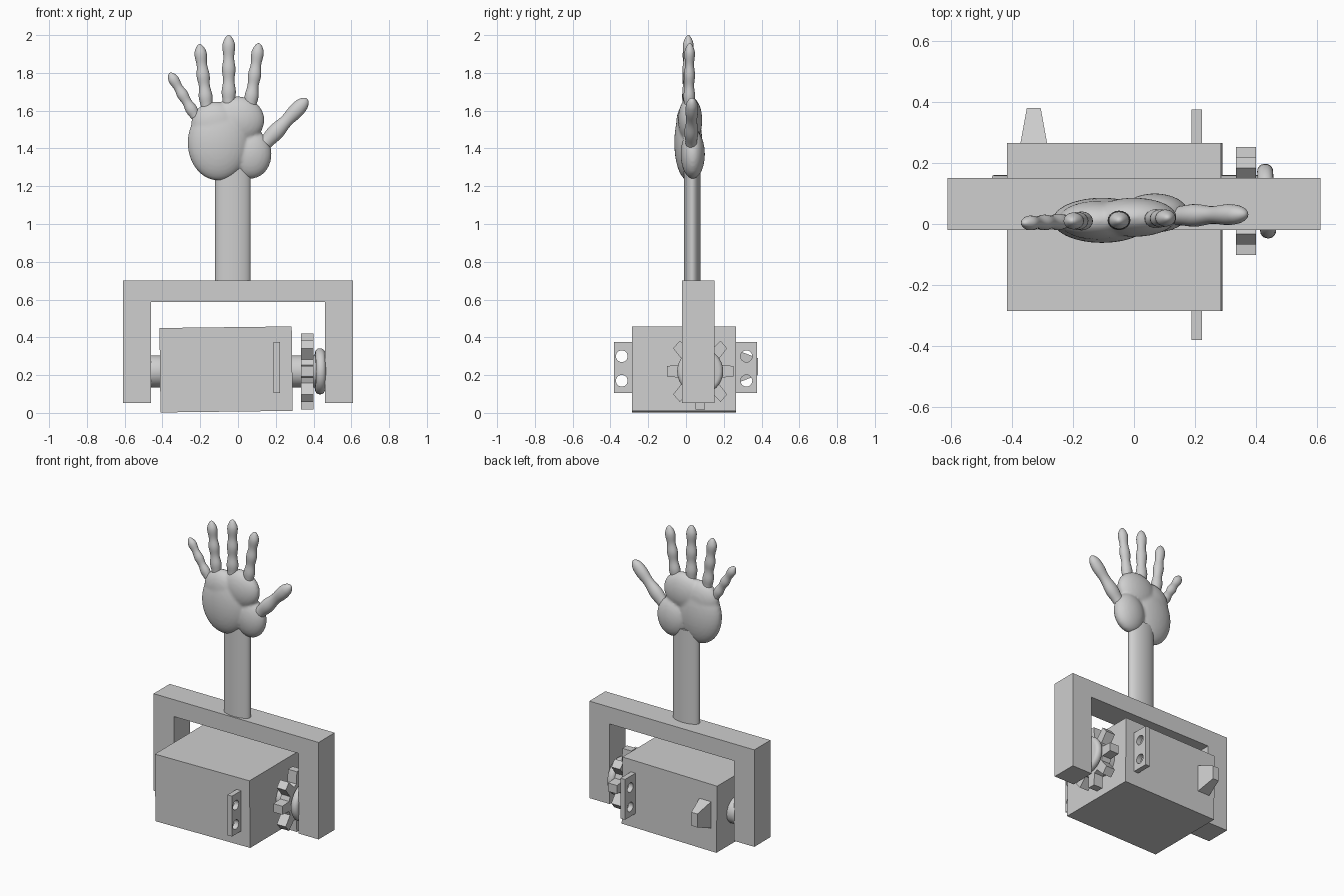
import bpy, bmesh
from math import pi, sin, cos, sqrt
from mathutils import Matrix, Vector

old = bpy.data.objects.get("Cube")
if old:
    bpy.data.objects.remove(old, do_unlink=True)

grey = bpy.data.materials.new("plain grey")
grey.use_nodes = True
GREY = (0.62, 0.62, 0.62, 1)
grey.diffuse_color = GREY
grey.node_tree.nodes["Principled BSDF"].inputs["Base Color"].default_value = GREY

# Plane whose local x, y, z run along world y, z, x
SIDEWAYS = Matrix(((0, 0, 1), (1, 0, 0), (0, 1, 0))).to_4x4()
UPRIGHT = Matrix.Rotation(pi / 2, 4, 'X')


def add(name, mesh, matrix=Matrix()):
    mesh.materials.clear()
    mesh.materials.append(grey)
    obj = bpy.data.objects.new(name, mesh)
    obj.matrix_world = matrix
    bpy.context.collection.objects.link(obj)
    return obj


def from_bmesh(name, bm, matrix=Matrix(), smooth=False):
    bmesh.ops.recalc_face_normals(bm, faces=bm.faces)
    mesh = bpy.data.meshes.new(name)
    bm.to_mesh(mesh)
    bm.free()
    obj = add(name, mesh, matrix)
    if smooth:
        bpy.ops.object.select_all(action='DESELECT')
        obj.select_set(True)
        bpy.context.view_layer.objects.active = obj
        bpy.ops.object.shade_smooth_by_angle(angle=0.7)
    return obj


def plate(name, outlines, depth, matrix):
    """Flat extruded shape; outlines after the first are holes."""
    curve = bpy.data.curves.new(name, 'CURVE')
    curve.dimensions = '2D'
    curve.fill_mode = 'BOTH'
    curve.extrude = depth / 2
    for points in outlines:
        spline = curve.splines.new('POLY')
        spline.points.add(len(points) - 1)
        for p, (x, y) in zip(spline.points, points):
            p.co = (x, y, 0, 1)
        spline.use_cyclic_u = True
    temp = bpy.data.objects.new(name + "_outline", curve)
    bpy.context.collection.objects.link(temp)
    graph = bpy.context.evaluated_depsgraph_get()
    mesh = bpy.data.meshes.new_from_object(temp.evaluated_get(graph))
    bpy.data.objects.remove(temp, do_unlink=True)
    mesh.shade_flat()
    return add(name, mesh, matrix)


def circle(cx, cy, r, n=24):
    return [(cx + r * cos(2 * pi * i / n), cy + r * sin(2 * pi * i / n)) for i in range(n)]


def axle(name, x0, x1, r, centre, bevel=0.0):
    bm = bmesh.new()
    bmesh.ops.create_cone(bm, cap_ends=True, segments=32, radius1=r, radius2=r, depth=x1 - x0)
    if bevel:
        rims = [e for e in bm.edges if abs(e.verts[0].co.z - e.verts[1].co.z) < 1e-5]
        bmesh.ops.bevel(bm, geom=rims, offset=bevel, segments=5, profile=0.5, affect='EDGES')
    place = Matrix.Translation(((x0 + x1) / 2, *centre))
    return from_bmesh(name, bm, place @ SIDEWAYS, smooth=True)


def finger(name, base, tip, radius, bones):
    """Tapered round digit with a soft bulge for each bone."""
    base, tip = Vector(base), Vector(tip)
    along = (tip - base).normalized()
    across = along.cross(Vector((0, 1, 0))).normalized()
    depth = across.cross(along)
    bm = bmesh.new()
    rings, steps, sides = [], 36, 20
    for i in range(steps + 1):
        t = sin(i / steps * pi / 2)
        r = radius * (1 - 0.15 * t) * (1 - 0.1 * cos(2 * pi * bones * t))
        if t > 0.85:
            r *= sqrt(max(0.0004, 1 - ((t - 0.85) / 0.15) ** 2))
        rings.append([bm.verts.new(base.lerp(tip, t) + across * x + depth * y * 0.85)
                      for x, y in circle(0, 0, r, sides)])
    for a, b in zip(rings, rings[1:]):
        for j in range(sides):
            k = (j + 1) % sides
            bm.faces.new((a[j], a[k], b[k], b[j]))
    bm.faces.new(rings[0])
    bm.faces.new(rings[-1])
    return from_bmesh(name, bm, smooth=True)


# Motor housing, very slightly tilted
bm = bmesh.new()
bmesh.ops.create_cube(bm, size=1, matrix=Matrix.Diagonal((0.70, 0.55, 0.447, 1)))
from_bmesh("motor_housing", bm,
           Matrix.Translation((-0.063, -0.01, 0.23)) @ Matrix.Rotation(-0.012, 4, 'Y'))

# Mounting tabs with two screw holes each
for name, y0, y1, hole in (("front_tab", -0.38, -0.27, -0.34), ("back_tab", 0.25, 0.375, 0.32)):
    border = [(y0, 0.105), (y1, 0.105), (y1, 0.375), (y0, 0.375)]
    plate(name, [border, circle(hole, 0.17, 0.031), circle(hole, 0.30, 0.031)], 0.034,
          Matrix.Translation((0.205, 0, 0)) @ SIDEWAYS)

# Tapered cable socket on the back
bm = bmesh.new()
bmesh.ops.create_cube(bm, size=1)
for v in bm.verts:
    outer = v.co.y > 0
    v.co = (-0.328 + v.co.x * (0.045 if outer else 0.088),
            0.38 if outer else 0.262,
            0.245 + v.co.z * (0.09 if outer else 0.18))
from_bmesh("cable_socket", bm)

# Axles, gear and washer
HUB = (0.075, 0.22)
axle("right_axle", -0.465, -0.40, 0.085, HUB, 0.008)
axle("left_axle", 0.27, 0.43, 0.085, HUB)
teeth = []
for i in range(8):
    a = i * pi / 4
    for r, da in ((0.125, -0.27), (0.203, -0.14), (0.203, 0.14), (0.125, 0.27)):
        teeth.append((0.88 * r * cos(a + da), r * sin(a + da)))
plate("gear", [teeth], 0.066, Matrix.Translation((0.367, *HUB)) @ SIDEWAYS)
washer = axle("washer", 0.408, 0.46, 0.122, HUB, 0.024)
washer.matrix_world = washer.matrix_world @ Matrix.Rotation(0.05, 4, 'Y')

# Bracket over the motor
right_half = [(0.61, 0.70), (0.61, 0.052), (0.46, 0.052), (0.46, 0.587)]
bracket = right_half + [(-x, z) for x, z in reversed(right_half)]
plate("bracket", [bracket], 0.17, Matrix.Translation((0, 0.065, 0)) @ UPRIGHT)

# Oval forearm
bm = bmesh.new()
bmesh.ops.create_cone(bm, cap_ends=True, segments=40, radius1=1, radius2=1, depth=0.63,
                      matrix=Matrix.Diagonal((0.094, 0.043, 1, 1)))
from_bmesh("forearm", bm, Matrix.Translation((-0.027, 0.033, 1.005)), smooth=True)

# Palm blended from soft pads
bm = bmesh.new()
for centre, size in (((-0.105, 0.012, 1.43), (0.162, 0.074, 0.20)),
                     ((-0.12, 0.012, 1.53), (0.128, 0.064, 0.118)),
                     ((0.0, 0.022, 1.55), (0.14, 0.064, 0.125)),
                     ((0.068, 0.036, 1.37), (0.11, 0.064, 0.13))):
    bmesh.ops.create_uvsphere(bm, u_segments=32, v_segments=20, radius=1,
                              matrix=Matrix.Translation(centre) @ Matrix.Diagonal((*size, 1)))
palm = from_bmesh("palm", bm)
remesh = palm.modifiers.new("blend", 'REMESH')
remesh.mode = 'VOXEL'
remesh.voxel_size = 0.009
remesh.use_smooth_shade = True
soften = palm.modifiers.new("soften", 'SMOOTH')
soften.factor = 0.5
soften.iterations = 5

# Fingers and thumb
finger("little_finger", (-0.225, 0.008, 1.57), (-0.362, 0.003, 1.80), 0.029, 3)
finger("ring_finger", (-0.165, 0.01, 1.62), (-0.204, 0.01, 1.952), 0.034, 3)
finger("middle_finger", (-0.049, 0.012, 1.64), (-0.049, 0.012, 2.0), 0.035, 3)
finger("index_finger", (0.064, 0.017, 1.62), (0.111, 0.02, 1.957), 0.034, 3)
finger("thumb", (0.145, 0.027, 1.43), (0.367, 0.032, 1.662), 0.041, 2)
